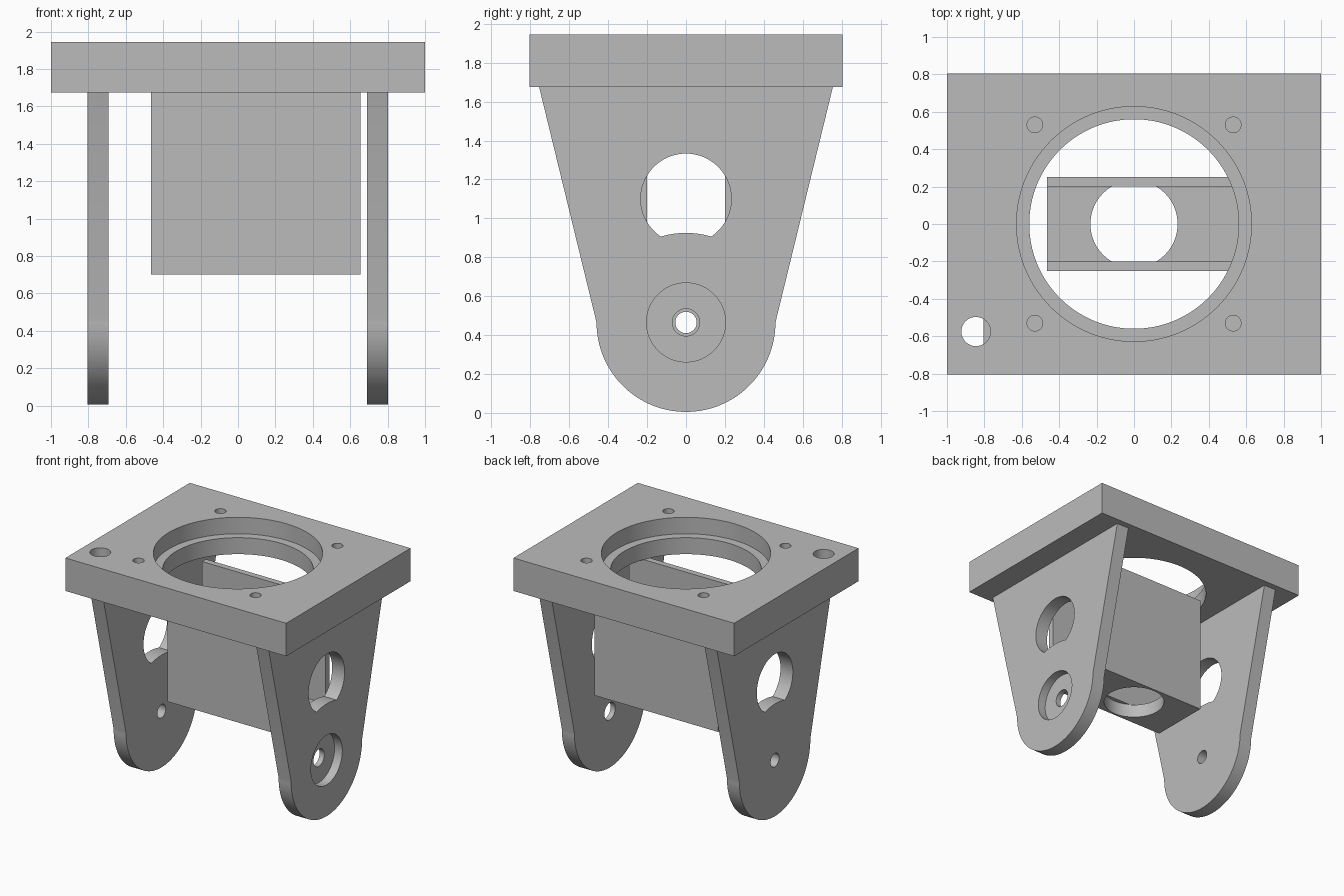
import bpy, bmesh
from math import sin, cos, tau, hypot

cube = bpy.data.objects.get("Cube")
if cube:
    bpy.data.objects.remove(cube, do_unlink=True)

grey = bpy.data.materials.new("plain grey")
grey.use_nodes = True
colour = (0.5, 0.5, 0.5, 1)
grey.diffuse_color = colour
grey.node_tree.nodes["Principled BSDF"].inputs["Base Color"].default_value = colour


def circle(u, v, r, n=96, start=0, sweep=tau):
    """Points of a circle or arc in profile coordinates."""
    return [(u + r * cos(start + sweep * i / n), v + r * sin(start + sweep * i / n))
            for i in range(n)]


def prism(name, profile, low, high, axis):
    """Extrude a profile along x (profile is y, z) or z (profile is x, y)."""
    bm = bmesh.new()
    place = (lambda u, v, h: (h, u, v)) if axis == "x" else (lambda u, v, h: (u, v, h))
    face = bm.faces.new([bm.verts.new(place(u, v, low)) for u, v in profile])
    ext = bmesh.ops.extrude_face_region(bm, geom=[face])["geom"]
    bmesh.ops.translate(bm, vec=place(0, 0, high - low),
                        verts=[g for g in ext if isinstance(g, bmesh.types.BMVert)])
    bmesh.ops.recalc_face_normals(bm, faces=bm.faces)
    mesh = bpy.data.meshes.new(name)
    bm.to_mesh(mesh)
    bm.free()
    mesh.materials.append(grey)
    obj = bpy.data.objects.new(name, mesh)
    bpy.context.collection.objects.link(obj)
    return obj


def finish(obj, cutters):
    """Cut the holes and smooth the round walls."""
    bpy.ops.object.select_all(action="DESELECT")
    obj.select_set(True)
    bpy.context.view_layer.objects.active = obj
    for cutter in cutters:
        cutter.hide_render = True
        mod = obj.modifiers.new("hole", "BOOLEAN")
        mod.operation, mod.solver, mod.object = "DIFFERENCE", "EXACT", cutter
        bpy.ops.object.modifier_apply(modifier=mod.name)
        bpy.data.objects.remove(cutter, do_unlink=True)
    bpy.ops.object.shade_smooth_by_angle(angle=0.5)


# Top plate with stepped bore, blind screw holes and a cable hole
base, top = 1.675, 1.945
plate = prism("top_plate", [(-1, -0.805), (1, -0.805), (1, 0.805), (-1, 0.805)], base, top, "z")
holes = [prism("bore", circle(0, 0, 0.56, 128), 1.5, 2.1, "z"),
         prism("recess", circle(0, 0, 0.628, 128), 1.81, 2.1, "z"),
         prism("cable_hole", circle(-0.845, -0.575, 0.078, 48), 1.5, 2.1, "z")]
for x in (-0.53, 0.53):
    for y in (-0.53, 0.53):
        holes.append(prism("screw_hole", circle(x, y, 0.042, 32), 1.81, 2.1, "z"))
finish(plate, holes)

# Tapered side legs with a round end
pivot, radius = 0.465, 0.46
outline = [(0.755, base), (-0.755, base)]
outline += circle(0, pivot, radius, 64, tau / 2, tau / 2) + [(radius, pivot)]

# Window: a circle whose bottom follows the rounded end
window = []
for u, v in circle(0, 1.1, 0.233, 128):
    d = hypot(u, v - pivot)
    k = max(1, radius / d)
    window.append((u * k, pivot + (v - pivot) * k))

for name, low, high, hole in (("right_leg", -0.805, -0.693, 0.055),
                              ("left_leg", 0.69, 0.803, 0.07)):
    leg = prism(name, outline, low, high, "x")
    cuts = [prism("window", window, low - 0.1, high + 0.1, "x"),
            prism("pivot_hole", circle(0, pivot, hole, 48), low - 0.1, high + 0.1, "x")]
    if name == "left_leg":
        cuts.append(prism("counterbore", circle(0, pivot, 0.203), high - 0.07, high + 0.1, "x"))
    finish(leg, cuts)

# Central U channel, open at both ends, with a hole in its floor
w, t, bottom, floor = 0.25, 0.2, 0.7, 0.81
channel = prism("channel", [(-w, bottom), (w, bottom), (w, base), (t, base), (t, floor),
                            (-t, floor), (-t, base), (-w, base)], -0.465, 0.655, "x")
finish(channel, [prism("floor_hole", circle(0, 0, 0.233), 0.5, floor + 0.002, "z")])
